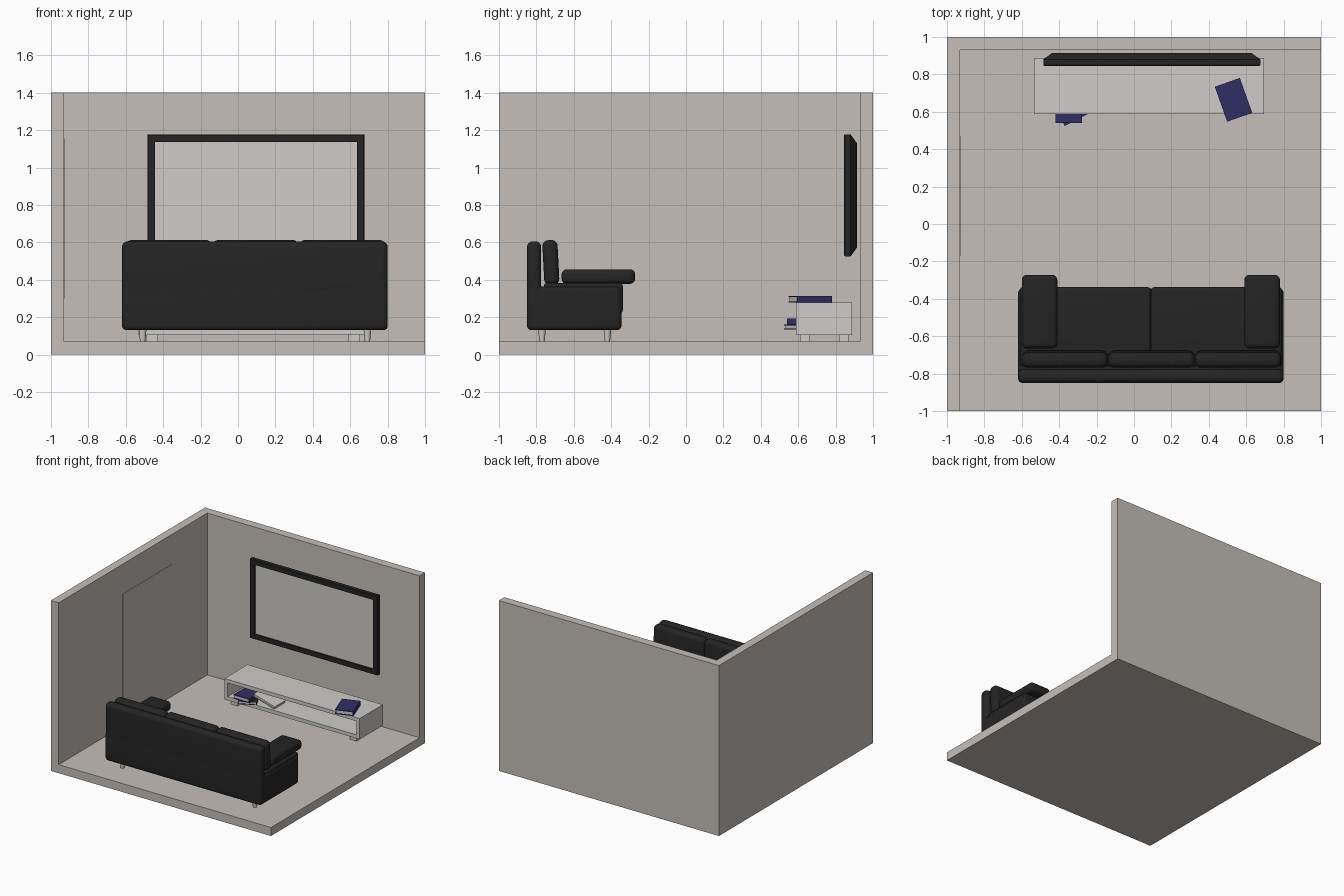
import bpy, bmesh, math
from mathutils import Matrix, Vector

if "Cube" in bpy.data.objects:
    bpy.data.objects.remove(bpy.data.objects["Cube"])


def material(name, rgb):
    m = bpy.data.materials.new(name)
    m.diffuse_color = (*rgb, 1)
    m.use_nodes = True
    m.node_tree.nodes["Principled BSDF"].inputs["Base Color"].default_value = m.diffuse_color
    return m


WALL = material("warm grey plaster", (0.56, 0.52, 0.485))
LIGHT = material("pale grey", (0.62, 0.60, 0.57))
BLACK = material("soft black", (0.018, 0.018, 0.018))
BLUE = material("navy blue", (0.03, 0.028, 0.13))


def add_box(bm, lo, hi, mat=0):
    lo, hi = Vector(lo), Vector(hi)
    size = hi - lo
    geo = bmesh.ops.create_cube(bm, size=1, matrix=Matrix.Translation((lo + hi) / 2)
                                @ Matrix.Diagonal((*size, 1)))
    for f in {f for v in geo["verts"] for f in v.link_faces}:
        f.material_index = mat


def finish(name, bm, mats, matrix=None):
    me = bpy.data.meshes.new(name)
    bmesh.ops.recalc_face_normals(bm, faces=bm.faces[:])
    bm.to_mesh(me)
    bm.free()
    for m in mats:
        me.materials.append(m)
    ob = bpy.data.objects.new(name, me)
    bpy.context.collection.objects.link(ob)
    if matrix:
        ob.matrix_world = matrix
    return ob


def box(name, lo, hi, mat):
    bm = bmesh.new()
    add_box(bm, lo, hi)
    return finish(name, bm, [mat])


def cushion(name, lo, hi, radius, tilt=0):
    """Rounded upholstered block, optionally leaning about x."""
    c = (Vector(lo) + Vector(hi)) / 2
    bm = bmesh.new()
    add_box(bm, Vector(lo) - c, Vector(hi) - c)
    bmesh.ops.bevel(bm, geom=bm.edges[:], offset=radius, segments=5,
                    profile=0.5, affect='EDGES')
    ob = finish(name, bm, [BLACK],
                Matrix.Translation(c) @ Matrix.Rotation(math.radians(tilt), 4, 'X'))
    bpy.ops.object.select_all(action='DESELECT')
    ob.select_set(True)
    bpy.context.view_layer.objects.active = ob
    bpy.ops.object.shade_smooth_by_angle(angle=math.radians(40))
    return ob


def book(name, w, d, h, matrix, cover=1):
    """Book lying flat: pages between two covers, spine on +x."""
    t = h * 0.17
    bm = bmesh.new()
    add_box(bm, (-w / 2, -d / 2, 0), (w / 2, d / 2, t), cover)
    add_box(bm, (-w / 2, -d / 2, h - t), (w / 2, d / 2, h), cover)
    add_box(bm, (w / 2 - t, -d / 2, t), (w / 2, d / 2, h - t), cover)
    add_box(bm, (-w / 2 + .005, -d / 2 + .005, t), (w / 2 - t, d / 2 - .005, h - t), 0)
    return finish(name, bm, [LIGHT, BLUE], matrix)


def place(x, y, z, turn=0, axis='Z'):
    return Matrix.Translation((x, y, z)) @ Matrix.Rotation(math.radians(turn), 4, axis)


# Room shell
box("floor", (-1, -1, 0), (1, 1, 0.07), WALL)
box("left_wall", (-1, -1, 0.07), (-0.93, 1, 1.4), WALL)
box("back_wall", (-0.93, 0.93, 0.07), (1, 1, 1.4), WALL)
box("wall_panel", (-0.932, -0.17, 0.30), (-0.928, 0.47, 1.155), WALL)

# Sofa
cushion("sofa_base", (-0.62, -0.85, 0.13), (0.80, -0.345, 0.365), 0.025)
cushion("sofa_back", (-0.62, -0.85, 0.13), (0.80, -0.775, 0.605), 0.03)
for i, (a, b) in enumerate(((-0.61, 0.089), (0.091, 0.79))):
    cushion(f"seat_cushion_{i}", (a, -0.76, 0.22), (b, -0.338, 0.382), 0.016)
for i in range(3):
    a = -0.6 + i * 0.463
    cushion(f"back_cushion_{i}", (a, -0.763, 0.372), (a + 0.461, -0.682, 0.612), 0.032, 3)
for side, a in (("left", -0.60), ("right", 0.59)):
    cushion(f"{side}_armrest", (a, -0.665, 0.378), (a + 0.19, -0.272, 0.456), 0.028)
for x in (-0.51, 0.692):
    for y in (-0.77, -0.42):
        bm = bmesh.new()
        bmesh.ops.create_cone(bm, cap_ends=True, segments=16, radius1=0.014,
                              radius2=0.021, depth=0.07,
                              matrix=Matrix.Translation((x, y, 0.105)))
        leg = finish("sofa_leg", bm, [LIGHT])
        for p in leg.data.polygons:
            p.use_smooth = len(p.vertices) == 4

# Television: rectangular rings joined front to back, screen recessed
bm = bmesh.new()
rings = []
for inset, y in ((0.04, 0.86), (0.04, 0.846), (0.004, 0.846), (0, 0.85),
                 (0, 0.88), (0.045, 0.913)):
    x0, x1, z0, z1 = -0.485 + inset, 0.675 - inset, 0.525 + inset, 1.177 - inset
    rings.append([bm.verts.new(p) for p in
                  ((x0, y, z0), (x1, y, z0), (x1, y, z1), (x0, y, z1))])
for r, s in zip(rings, rings[1:]):
    for k in range(4):
        bm.faces.new((r[k], r[(k + 1) % 4], s[(k + 1) % 4], s[k]))
bm.faces.new(rings[0]).material_index = 1
bm.faces.new(rings[-1])
finish("television", bm, [BLACK, LIGHT])

# Media console: open-fronted box on four feet
X0, X1, Y0, Y1, Z0, Z1, T = -0.535, 0.695, 0.588, 0.888, 0.105, 0.277, 0.03
bm = bmesh.new()
add_box(bm, (X0, Y0, Z0), (X1, Y1, Z1))
bm.faces.ensure_lookup_table()
front = min(bm.faces, key=lambda f: f.calc_center_median().y)
bmesh.ops.inset_region(bm, faces=[front], thickness=T, use_even_offset=True)
for v in front.verts:
    v.co.y = Y0
hole = bmesh.ops.extrude_discrete_faces(bm, faces=[front])["faces"][0]
bmesh.ops.translate(bm, verts=hole.verts[:], vec=(0, Y1 - Y0 - 0.03, 0))
finish("media_console", bm, [LIGHT])
for x in (-0.49, 0.59):
    for y in (0.61, 0.82):
        box("console_foot", (x, y, 0.07), (x + 0.06, y + 0.05, Z0), LIGHT)

# Books
book("book_on_top", 0.142, 0.198, 0.037, place(0.532, 0.664, Z1, 19.5))
book("lower_book", 0.142, 0.198, 0.025, place(-0.352, 0.645, 0.135, 27))
book("upper_book", 0.142, 0.198, 0.034, place(-0.35, 0.64, 0.16, 0))
book("leaning_book", 0.20, 0.14, 0.022, place(-0.185, 0.665, 0.169, 16, 'Y'), cover=0)
